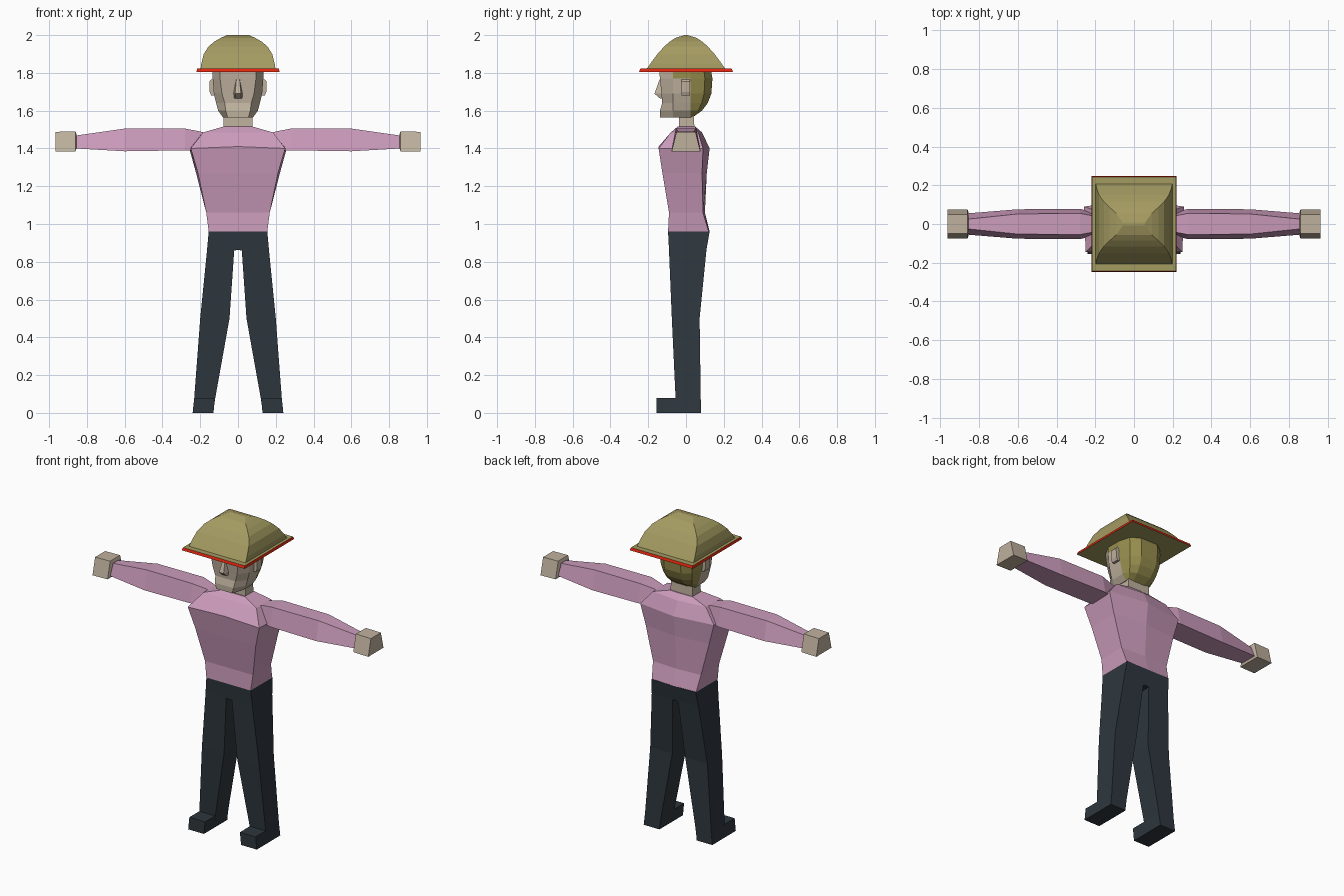
import bpy, bmesh


def material(name, rgb):
    m = bpy.data.materials.new(name)
    m.diffuse_color = (*rgb, 1)
    return m


pink = material("pink_shirt", (0.60, 0.33, 0.50))
skin = material("skin", (0.52, 0.44, 0.34))
olive = material("olive_hat", (0.37, 0.325, 0.12))
hair = material("hair", (0.31, 0.27, 0.075))
red = material("red_trim", (0.75, 0.02, 0.005))
navy = material("dark_trousers", (0.027, 0.038, 0.048))


def loft(name, rings, mats, rule=None):
    """Skin a list of equal rings, cap both ends, colour faces by rule(face)."""
    bm = bmesh.new()
    loops = [[bm.verts.new(p) for p in r] for r in rings]
    n = len(rings[0])
    for a, b in zip(loops, loops[1:]):
        for i in range(n):
            j = (i + 1) % n
            bm.faces.new((a[i], a[j], b[j], b[i]))
    bm.faces.new(loops[0][::-1])
    bm.faces.new(loops[-1])
    bmesh.ops.recalc_face_normals(bm, faces=bm.faces)
    bm.normal_update()
    if rule:
        for f in bm.faces:
            f.material_index = rule(f)
    me = bpy.data.meshes.new(name)
    bm.to_mesh(me)
    bm.free()
    for m in mats:
        me.materials.append(m)
    ob = bpy.data.objects.new(name, me)
    bpy.context.collection.objects.link(ob)
    return ob


def rect(z, x0, x1, y0, y1):
    return [(x0, y0, z), (x1, y0, z), (x1, y1, z), (x0, y1, z)]


def trapezoid(s, x, z0, z1, low, high):
    """Limb section across x, wider at the bottom than at the top."""
    return [(s * x, -low, z0), (s * x, low, z0), (s * x, high, z1), (s * x, -high, z1)]


# Torso: height, half width front, half width back, front y, back centre y, back side y
torso = [(0.96, 0.155, 0.155, -0.095, 0.125, 0.120),
         (1.06, 0.168, 0.168, -0.090, 0.100, 0.090),
         (1.27, 0.212, 0.222, -0.125, 0.110, 0.085),
         (1.40, 0.250, 0.258, -0.145, 0.125, 0.090),
         (1.485, 0.185, 0.185, -0.080, 0.085, 0.065),
         (1.515, 0.080, 0.080, -0.045, 0.050, 0.048)]
loft("shirt_torso", [[(-wf, f, z), (0, f, z + (0.01 if z == 1.40 else 0)), (wf, f, z),
                      (wb, bs, z), (0, bc, z), (-wb, bs, z)]
                     for z, wf, wb, f, bc, bs in torso], [pink])

for s, side in ((1, "left"), (-1, "right")):
    # Sleeve and block hand
    loft(side + "_sleeve", [trapezoid(s, 0.15, 1.40, 1.475, 0.055, 0.035),
                            trapezoid(s, 0.20, 1.39, 1.49, 0.060, 0.040),
                            trapezoid(s, 0.28, 1.39, 1.505, 0.078, 0.055),
                            trapezoid(s, 0.60, 1.385, 1.505, 0.076, 0.052),
                            trapezoid(s, 0.86, 1.40, 1.468, 0.055, 0.025)], [pink])
    loft(side + "_hand", [trapezoid(s, 0.855, 1.40, 1.475, 0.06, 0.035),
                          trapezoid(s, 0.86, 1.385, 1.49, 0.076, 0.05),
                          trapezoid(s, 0.965, 1.383, 1.488, 0.076, 0.05)], [skin])
    # Trouser leg joined to the other one at the crotch
    loft(side + "_leg", [rect(z, s * xi, s * xo, f, b) for z, xi, xo, f, b in
                         ((0.96, 0, 0.155, -0.095, 0.125),
                          (0.862, 0, 0.164, -0.09, 0.108),
                          (0.86, 0.02, 0.164, -0.09, 0.108),
                          (0.50, 0.045, 0.20, -0.075, 0.072),
                          (0.075, 0.121, 0.232, -0.055, 0.078),
                          (0.0, 0.132, 0.24, -0.055, 0.08))], [navy])
    loft(side + "_foot", [rect(0.0, s * 0.13, s * 0.24, -0.155, 0.08),
                          rect(0.078, s * 0.122, s * 0.232, -0.155, 0.075)], [navy])
    # Ear
    loft(side + "_ear", [rect(z, s * 0.11, s * x, -0.025, 0.022)
                         for z, x in ((1.68, 0.142), (1.70, 0.15), (1.755, 0.152), (1.765, 0.142))],
         [skin])

# Neck
loft("neck", [rect(1.50, -0.078, 0.078, -0.038, 0.045),
              rect(1.60, -0.075, 0.075, -0.035, 0.04)], [skin])

# Head: height, front half width, side half width, front y, back y
head = [(1.565, 0.055, 0.080, -0.138, 0.035),
        (1.600, 0.065, 0.105, -0.138, 0.085),
        (1.640, 0.070, 0.116, -0.126, 0.115),
        (1.690, 0.085, 0.128, -0.130, 0.134),
        (1.770, 0.095, 0.134, -0.138, 0.140),
        (1.830, 0.095, 0.134, -0.143, 0.130)]


def head_ring(z, wf, w, f, b):
    half = [(wf, f), (w, -0.07), (w, 0.025), (w * 0.85, 0.025 + (b - 0.025) * 0.65), (w * 0.45, b)]
    return [(x, y, z) for x, y in half] + [(-x, y, z) for x, y in reversed(half)]


def hair_rule(f):
    c = f.calc_center_median()
    if abs(f.normal.z) > 0.95:
        return 0
    return int(c.y > 0.026 or (c.z > 1.77 and c.y > -0.07))


loft("head", [head_ring(*h) for h in head], [skin, hair], hair_rule)

# Nose wedge
loft("nose", [[(-w, -0.12, z), (w, -0.12, z), (w * 0.6, y, z), (-w * 0.6, y, z)]
              for z, w, y in ((1.665, 0.024, -0.138), (1.69, 0.026, -0.167), (1.765, 0.014, -0.140))],
     [skin])

# Hat brim: red rim around an olive plate
loft("hat_brim", [rect(1.806, -0.22, 0.22, -0.248, 0.248),
                  rect(1.822, -0.216, 0.216, -0.242, 0.242)], [olive, red],
     lambda f: int(abs(f.normal.z) < 0.9))

# Hat crown: rectangles shrinking to a short ridge
loft("hat_crown", [rect(z, -x, x, -y, y) for z, x, y in
                   ((1.815, 0.199, 0.212), (1.85, 0.194, 0.188), (1.90, 0.181, 0.151),
                    (1.94, 0.156, 0.115), (1.965, 0.126, 0.086), (1.985, 0.092, 0.056),
                    (2.0, 0.058, 0.008))], [olive])
